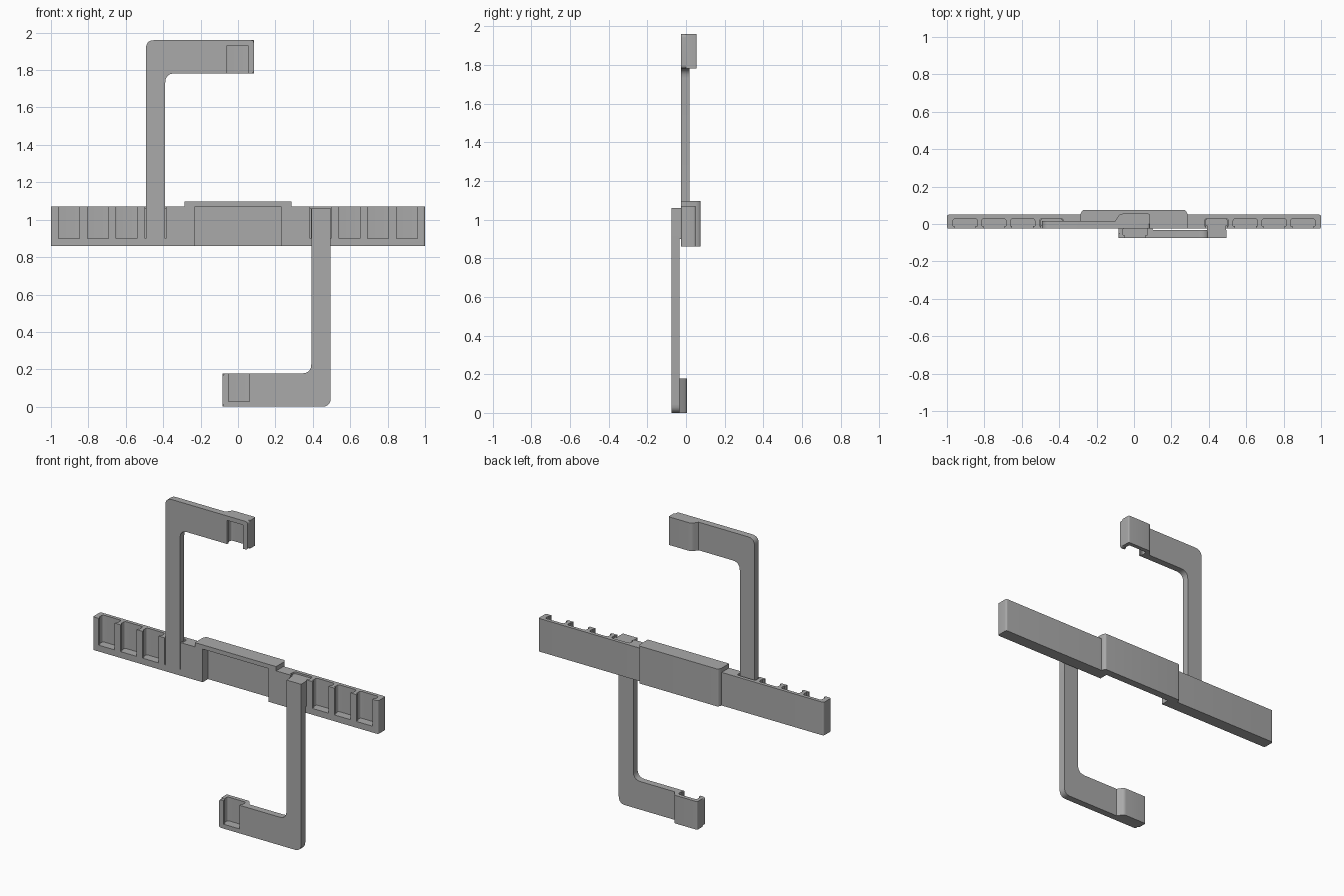
import bpy, bmesh, math
from mathutils import Vector, Matrix

cube = bpy.data.objects.get("Cube")
if cube:
    bpy.data.objects.remove(cube, do_unlink=True)

GREY = (0.4, 0.4, 0.4, 1)
mat = bpy.data.materials.new("matte grey")
mat.use_nodes = True
mat.diffuse_color = GREY
mat.node_tree.nodes["Principled BSDF"].inputs["Base Color"].default_value = GREY


def rounded(points, steps=5):
    """Outline from (u, v, radius) corners, each replaced by an arc."""
    out = []
    for i, (u, v, r) in enumerate(points):
        p = Vector((u, v))
        if r == 0:
            out.append(p)
            continue
        a = p + (Vector(points[i - 1][:2]) - p).normalized() * r
        b = p + (Vector(points[(i + 1) % len(points)][:2]) - p).normalized() * r
        for k in range(steps + 1):
            t = k / steps
            out.append(a * (1 - t) ** 2 + p * 2 * t * (1 - t) + b * t * t)
    return out


def prism(name, points, lo, hi, axis="Z"):
    """Extrude an outline along z (u, v = x, y) or along y (u, v = x, z)."""
    bm = bmesh.new()
    place = (lambda p, h: (p.x, p.y, h)) if axis == "Z" else (lambda p, h: (p.x, h, p.y))
    ring = rounded(points)
    low = [bm.verts.new(place(p, lo)) for p in ring]
    high = [bm.verts.new(place(p, hi)) for p in ring]
    bm.faces.new(low)
    bm.faces.new(high)
    for i in range(len(ring)):
        j = (i + 1) % len(ring)
        bm.faces.new((low[i], low[j], high[j], high[i]))
    bmesh.ops.recalc_face_normals(bm, faces=bm.faces)
    mesh = bpy.data.meshes.new(name)
    bm.to_mesh(mesh)
    bm.free()
    mesh.materials.append(mat)
    obj = bpy.data.objects.new(name, mesh)
    bpy.context.collection.objects.link(obj)
    return obj


def combine(obj, others, operation):
    """Boolean the other objects into obj and remove them."""
    for other in others:
        mod = obj.modifiers.new("cut", "BOOLEAN")
        mod.operation, mod.object, mod.solver = operation, other, "EXACT"
    graph = bpy.context.evaluated_depsgraph_get()
    mesh = bpy.data.meshes.new_from_object(obj.evaluated_get(graph))
    obj.modifiers.clear()
    obj.data = mesh
    for other in others:
        bpy.data.objects.remove(other, do_unlink=True)


def tee(x, front, neck, back, half, head):
    """Undercut slot section: narrow neck at the front, wider head behind."""
    return [(x - half, front, 0), (x + half, front, 0), (x + half, neck, 0),
            (x + head, neck, 0), (x + head, back, 0.015), (x - head, back, 0.015),
            (x - head, neck, 0), (x - half, neck, 0)]


FRONT, BACK = -0.025, 0.05
BOTTOM, TOP, FLOOR = 0.86, 1.07, 0.9

# Long bar with rounded ends
bar = prism("slotted_bar", [(-1, FRONT, 0.012), (1, FRONT, 0.012),
                            (1, BACK, 0.012), (-1, BACK, 0.012)], BOTTOM, TOP)

# Thicker middle block, slightly taller than the bar
block = prism("middle_block", [(-0.285, FRONT, 0), (0.285, FRONT, 0), (0.285, 0.055, 0),
                               (0.275, 0.075, 0.008), (-0.275, 0.075, 0.008),
                               (-0.285, 0.055, 0)], BOTTOM, 1.097)
combine(bar, [block], "UNION")

# Row of open-topped slots on each side, and the middle recess
cutters = []
for side in (-1, 1):
    for i in range(4):
        x = side * (0.441 + i * 0.154)
        cutters.append(prism("slot_cutter", tee(x, -0.1, -0.01, 0.028, 0.056, 0.065),
                             FLOOR, 1.2))
cutters.append(prism("recess_cutter", [(-0.23, -0.1, 0), (0.23, -0.1, 0),
                                       (0.23, 0.028, 0), (-0.23, 0.028, 0)], 0.8, TOP))
combine(bar, cutters, "DIFFERENCE")


def make_arm(name):
    """L-shaped arm with a pocketed hook at its free end."""
    arm = prism(name, [(-0.492, 0.9, 0), (-0.389, 0.9, 0), (-0.389, 1.782, 0.05),
                       (0.085, 1.782, 0.018), (0.085, 1.96, 0.018),
                       (-0.492, 1.96, 0.045)], FRONT, 0.017, "Y")
    hook = prism("hook", [(-0.11, 0.0, 0), (0.085, 0.0, 0), (0.085, 0.055, 0.008),
                          (-0.075, 0.055, 0.015), (-0.1, 0.017, 0.015)], 1.782, 1.96)
    combine(arm, [hook], "UNION")
    pocket = prism("pocket_cutter", tee(-0.003, -0.1, -0.01, 0.03, 0.056, 0.065), 1.7, 1.932)
    combine(arm, [pocket], "DIFFERENCE")
    return arm


# Upper arm sits in the bar; the lower arm is the same part turned half round
upper_arm = make_arm("upper_arm")
lower_arm = make_arm("lower_arm")
turn = Matrix.Translation((0.003, -0.05, 1.96)) @ Matrix.Rotation(math.pi, 4, "Y")
lower_arm.data.transform(turn)

# Tabs holding the arms in their slots
upper_tab = prism("upper_tab", tee(-0.441, -0.02, -0.008, 0.026, 0.05, 0.062), FLOOR, 1.06)
lower_tab = prism("lower_tab", tee(0.441, -0.04, -0.008, 0.026, 0.052, 0.062), FLOOR, 1.06)

# Smooth the small fillets, keep the edges sharp
bpy.ops.object.select_all(action="DESELECT")
for obj in (bar, upper_arm, lower_arm, upper_tab, lower_tab):
    obj.select_set(True)
bpy.context.view_layer.objects.active = bar
bpy.ops.object.shade_smooth_by_angle(angle=math.radians(30))
